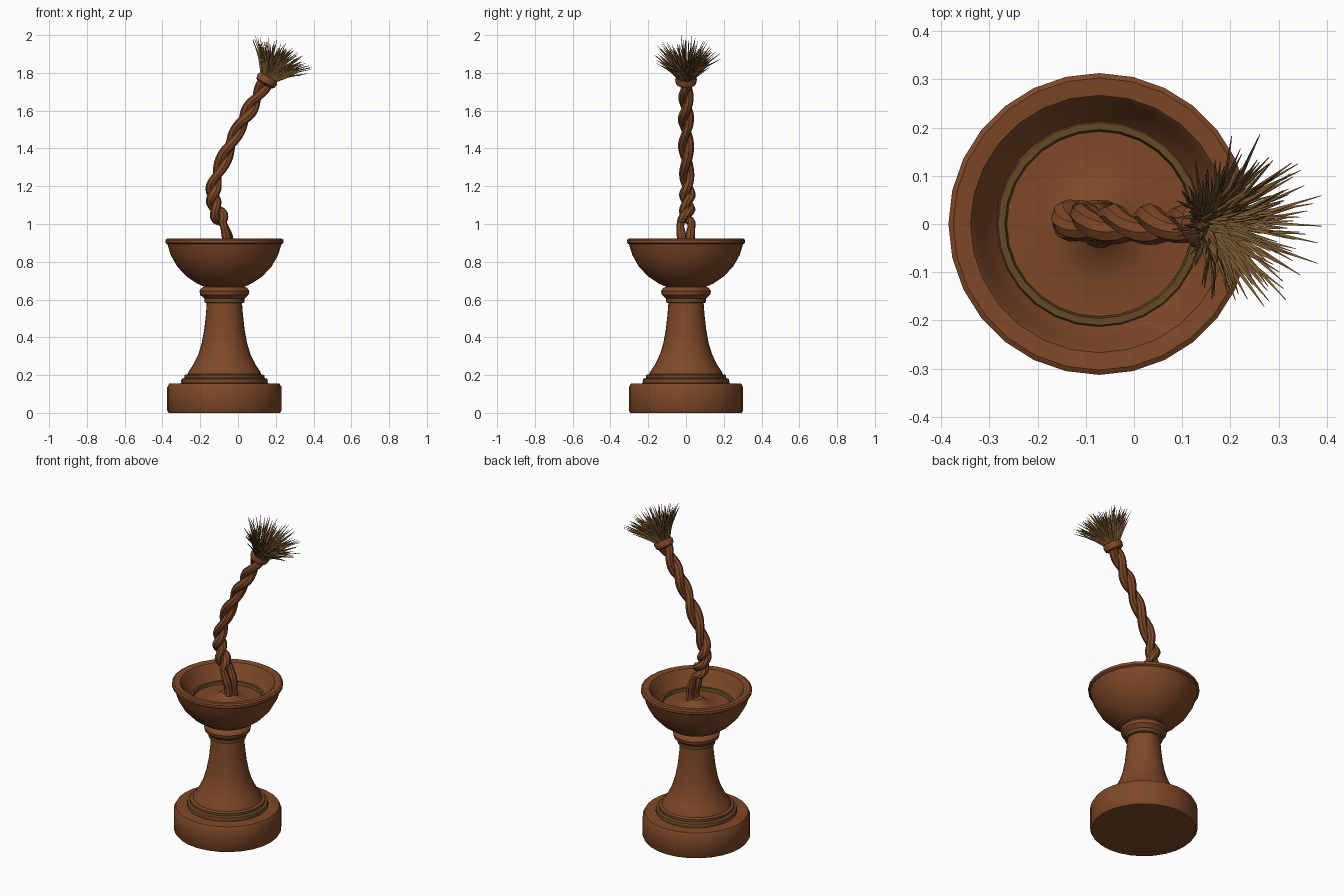
import bpy, bmesh, math, random
from mathutils import Vector

random.seed(4)
if "Cube" in bpy.data.objects:
    bpy.data.objects.remove(bpy.data.objects["Cube"])

CENTRE = Vector((-0.072, 0, 0))


def material(name, rgb):
    m = bpy.data.materials.new(name)
    m.use_nodes = True
    m.diffuse_color = (*rgb, 1)
    m.node_tree.nodes["Principled BSDF"].inputs["Base Color"].default_value = (*rgb, 1)
    return m


BROWN = material("reddish brown", (0.21, 0.065, 0.021))
OLIVE = material("olive brown", (0.13, 0.068, 0.02))
STRAW = material("straw", (0.19, 0.10, 0.03))


def finish(name, bm, mats, angle=35):
    bmesh.ops.recalc_face_normals(bm, faces=bm.faces)
    mesh = bpy.data.meshes.new(name)
    bm.to_mesh(mesh)
    bm.free()
    for m in mats:
        mesh.materials.append(m)
    ob = bpy.data.objects.new(name, mesh)
    bpy.context.collection.objects.link(ob)
    bpy.ops.object.select_all(action='DESELECT')
    ob.select_set(True)
    bpy.context.view_layer.objects.active = ob
    bpy.ops.object.shade_smooth_by_angle(angle=math.radians(angle))
    return ob


def skin(bm, rings, mat_of=lambda i: 0):
    """Join rings of equal vertex count with quads and cap both ends."""
    n = len(rings[0])
    vs = [[bm.verts.new(p) for p in ring] for ring in rings]
    for i, (a, b) in enumerate(zip(vs, vs[1:])):
        for k in range(n):
            f = bm.faces.new((a[k], a[(k + 1) % n], b[(k + 1) % n], b[k]))
            f.material_index = mat_of(i)
    bm.faces.new(vs[0])
    bm.faces.new(vs[-1])


def lathe(name, profile, olive=(), sides=28):
    bm = bmesh.new()
    turns = [2 * math.pi * k / sides for k in range(sides)]
    rings = [[CENTRE + Vector((r * math.cos(t), r * math.sin(t), z)) for t in turns]
             for r, z in profile]
    skin(bm, rings, lambda i: int(i in olive))
    return finish(name, bm, [BROWN, OLIVE])


# Round foot
lathe("base", [(0.295, 0), (0.303, 0.012), (0.303, 0.135), (0.292, 0.155), (0.2, 0.158)])

# Stepped moulding and flared column
lathe("column", [(0.225, 0.15), (0.23, 0.165), (0.227, 0.18), (0.212, 0.185), (0.212, 0.2),
                 (0.195, 0.205), (0.19, 0.218), (0.165, 0.255), (0.138, 0.31), (0.12, 0.37),
                 (0.107, 0.44), (0.098, 0.52), (0.092, 0.6)], olive=(2, 3))

# Collar under the bowl
lathe("collar", [(0.09, 0.58), (0.106, 0.585), (0.106, 0.605), (0.128, 0.625), (0.132, 0.645),
                 (0.12, 0.662), (0.1, 0.67), (0.1, 0.69)], olive=(1,))

# Bowl with outer wall, rim, inner wall, inlaid ring and raised floor
lathe("bowl", [(0.1, 0.665), (0.145, 0.685), (0.2, 0.722), (0.25, 0.775), (0.284, 0.835),
               (0.302, 0.893), (0.313, 0.9), (0.313, 0.916), (0.303, 0.922), (0.267, 0.918),
               (0.257, 0.905), (0.24, 0.86), (0.213, 0.825), (0.21, 0.832), (0.196, 0.832),
               (0.192, 0.815), (0.12, 0.815), (0.07, 0.83), (0.035, 0.86)], olive=(13, 14))

# Rope centre line
KNOTS = [Vector(p) for p in [(-0.05, 0, 0.8), (-0.05, 0, 0.9), (-0.078, 0, 1.0),
                             (-0.125, 0.008, 1.1), (-0.123, 0.005, 1.22), (-0.03, 0, 1.44),
                             (0.07, 0, 1.62), (0.155, 0, 1.765)]]


def on_path(u):
    """Point on a smooth curve through the knots, for u from 0 to 1."""
    s = u * (len(KNOTS) - 1)
    i = min(int(s), len(KNOTS) - 2)
    t = s - i
    p0, p1, p2, p3 = [KNOTS[max(0, min(len(KNOTS) - 1, i + d))] for d in (-1, 0, 1, 2)]
    return 0.5 * (2 * p1 + (p2 - p0) * t + (2 * p0 - 5 * p1 + 4 * p2 - p3) * t * t
                  + (3 * p1 - p0 - 3 * p2 + p3) * t ** 3)


def tube(bm, points, radii, sides):
    rings = []
    for i, p in enumerate(points):
        d = (points[min(i + 1, len(points) - 1)] - points[max(i - 1, 0)]).normalized()
        side = Vector((0, 1, 0))
        side = (side - d * side.dot(d)).normalized()
        up = d.cross(side)
        rings.append([p + radii[i] * (side * math.cos(a) + up * math.sin(a))
                      for a in (2 * math.pi * k / sides for k in range(sides))])
    skin(bm, rings)


# Two strands, loose at the foot and tightly wound above
STEPS = 80
for label, phase in (("left", 0), ("right", math.pi)):
    points, radii = [], []
    for i in range(STEPS + 1):
        u = i / STEPS
        c = on_path(u)
        d = (on_path(min(1, u + 0.01)) - on_path(max(0, u - 0.01))).normalized()
        side = Vector((0, 1, 0))
        up = d.cross(side).normalized()
        loose = max(0, 1 - abs(u - 0.27) / 0.15)
        turn = phase + 2 * math.pi * 5 * max(0, u - 0.3) + 1.5 * min(0, u - 0.3)
        offset = 0.017 + 0.013 * loose
        points.append(c + offset * (side * math.cos(turn) + up * math.sin(turn)))
        radii.append(0.025 - 0.003 * loose + 0.002 * math.sin(40 * u))
    bm = bmesh.new()
    tube(bm, points, radii, 8)
    finish("rope_strand_" + label, bm, [BROWN], 40)

# Binding around the rope end
AXIS = Vector((0.5, 0, 0.866))
END = KNOTS[-1]
bm = bmesh.new()
tube(bm, [END + AXIS * h for h in (-0.03, -0.022, 0, 0.014, 0.02)],
     [0.042, 0.054, 0.058, 0.052, 0.035], 12)
finish("rope_binding", bm, [BROWN])

# Frayed fibres fanning out from the binding
bm = bmesh.new()
SIDE = Vector((0, 1, 0))
UP = AXIS.cross(SIDE)
for k in range(170):
    spin = k * 2.39996
    spread = math.sqrt((k + 0.5) / 170)
    out = SIDE * math.cos(spin) + UP * math.sin(spin)
    lean = spread * 0.78 + random.uniform(-0.08, 0.08)
    d = (AXIS * math.cos(lean) + out * math.sin(lean)).normalized()
    root = END + AXIS * 0.008 + out * 0.042 * spread
    length = random.uniform(0.13, 0.215)
    bend = Vector([random.uniform(-0.008, 0.008) for _ in range(3)])
    mid = root + (d * 0.8 + AXIS * 0.2) * length * 0.5 + bend
    tip = root + d * length
    tip.z = min(tip.z, 2.0)
    tube(bm, [root, mid, tip], [0.0045, 0.0055, 0.0008], 3)
finish("frayed_fibres", bm, [STRAW], 20)
